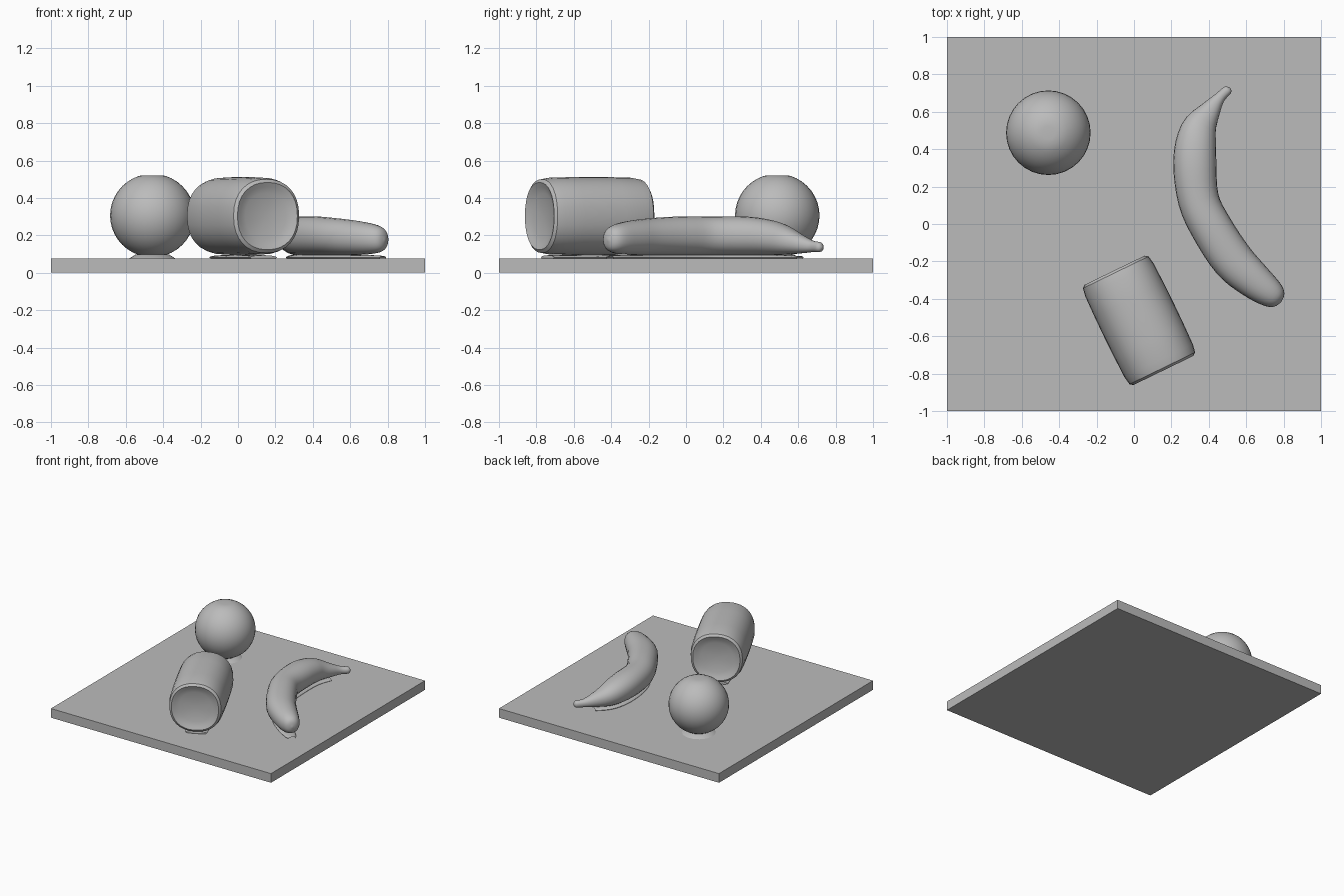
import bpy, bmesh, math
from mathutils import Vector

if "Cube" in bpy.data.objects:
    bpy.data.objects.remove(bpy.data.objects["Cube"])

gray = bpy.data.materials.new("plain gray")
gray.diffuse_color = (0.5, 0.5, 0.5, 1)
gray.use_nodes = True
gray.node_tree.nodes["Principled BSDF"].inputs["Base Color"].default_value = gray.diffuse_color


def finish(bm, name, angle=40):
    """Turn a bmesh into a named, smooth-shaded gray object."""
    bmesh.ops.remove_doubles(bm, verts=bm.verts, dist=0.0005)
    bmesh.ops.recalc_face_normals(bm, faces=bm.faces)
    mesh = bpy.data.meshes.new(name)
    bm.to_mesh(mesh)
    bm.free()
    mesh.materials.append(gray)
    ob = bpy.data.objects.new(name, mesh)
    bpy.context.collection.objects.link(ob)
    bpy.ops.object.select_all(action='DESELECT')
    ob.select_set(True)
    bpy.context.view_layer.objects.active = ob
    bpy.ops.object.shade_smooth_by_angle(angle=math.radians(angle))
    return ob


def spline(points, steps):
    """Catmull-Rom curve through tuples of any length."""
    out = []
    n = len(points)
    for i in range(n - 1):
        a, b, c, d = (points[max(0, min(n - 1, i + k))] for k in (-1, 0, 1, 2))
        for s in range(steps):
            t = s / steps
            out.append([0.5 * (2 * q + (r - p) * t + (2 * p - 5 * q + 4 * r - w) * t * t
                               + (3 * q - p - 3 * r + w) * t ** 3)
                        for p, q, r, w in zip(a, b, c, d)])
    return out + [list(points[-1])]


def loft(name, rings, sides=28, power=2.0, axis=None):
    """Skin superellipse rings (x, y, z, half width, half height)."""
    bm = bmesh.new()
    loops = []
    for i, (x, y, z, w, h) in enumerate(rings):
        p, q = rings[max(0, i - 1)], rings[min(len(rings) - 1, i + 1)]
        t = axis or Vector((q[0] - p[0], q[1] - p[1], 0)).normalized()
        side = Vector((t.y, -t.x, 0))
        loop = []
        for k in range(sides):
            a = 2 * math.pi * k / sides
            c, s = math.cos(a), math.sin(a)
            u = math.copysign(abs(c) ** (2 / power), c) * max(w, 0)
            v = math.copysign(abs(s) ** (2 / power), s) * max(h, 0)
            loop.append(bm.verts.new(Vector((x, y, z + v)) + side * u))
        loops.append(loop)
    for a, b in zip(loops, loops[1:]):
        for k in range(sides):
            j = (k + 1) % sides
            bm.faces.new((a[k], a[j], b[j], b[k]))
    return finish(bm, name)


# Square board
bm = bmesh.new()
bmesh.ops.create_cube(bm, size=1)
bmesh.ops.scale(bm, vec=(2, 2, 0.075), verts=bm.verts)
bmesh.ops.translate(bm, vec=(0, 0, 0.0375), verts=bm.verts)
finish(bm, "board", 30)

# Round fruit, slightly flattened at the poles
bm = bmesh.new()
bmesh.ops.create_uvsphere(bm, u_segments=32, v_segments=20, radius=1)
for v in bm.verts:
    v.co = Vector((-0.458 + v.co.x * 0.226, 0.488 + v.co.y * 0.226,
                   0.306 + max(-0.215, min(0.215, v.co.z * 0.223))))
finish(bm, "round_fruit")

# Low mound under the round fruit
bm = bmesh.new()
bmesh.ops.create_cone(bm, cap_ends=True, segments=28, radius1=0.13, radius2=0.09, depth=0.025)
bmesh.ops.translate(bm, vec=(-0.458, 0.488, 0.0845), verts=bm.verts)
finish(bm, "round_fruit_contact")

# Can lying on its side: (distance along the axis, radius), with dished ends
along = Vector((0.437, -0.9, 0)).normalized()
half = [(0.272, 0.0), (0.275, 0.12), (0.288, 0.155), (0.298, 0.178),
        (0.285, 0.195), (0.24, 0.203), (0.12, 0.206)]
profile = half + [(0, 0.207)] + [(-d, r) for d, r in reversed(half)]
rings = [(0.027 + along.x * d, -0.515 + along.y * d, 0.303, r, r * 1.01) for d, r in profile]
loft("can", rings, sides=32, power=2.25, axis=along)

# Thin contact strip under the can
rings = [(0.027 + along.x * d, -0.515 + along.y * d, 0.082, r, 0.016 * r / 0.11)
         for d, r in [(-0.26, 0), (-0.25, 0.08), (0, 0.11), (0.25, 0.08), (0.26, 0)]]
loft("can_contact", rings, sides=16, axis=along)

# Banana from stem to blunt tip
banana = spline([
    (0.512, 0.730, 0.137, 0.000, 0.000), (0.502, 0.718, 0.137, 0.024, 0.025),
    (0.458, 0.675, 0.141, 0.030, 0.031), (0.410, 0.610, 0.155, 0.055, 0.052),
    (0.345, 0.500, 0.182, 0.097, 0.087), (0.325, 0.340, 0.196, 0.115, 0.103),
    (0.345, 0.130, 0.197, 0.110, 0.104), (0.420, -0.030, 0.197, 0.112, 0.104),
    (0.530, -0.195, 0.192, 0.112, 0.099), (0.640, -0.300, 0.186, 0.098, 0.091),
    (0.735, -0.375, 0.180, 0.075, 0.076), (0.775, -0.408, 0.177, 0.045, 0.050),
    (0.787, -0.418, 0.176, 0.000, 0.000)], 4)
loft("banana", banana, sides=24, power=2.15)

# Thin contact strip under the banana body
loft("banana_contact", [(x, y, 0.081, w * 0.6, h * 0.16) for x, y, z, w, h in banana[12:-4]],
     sides=16)
